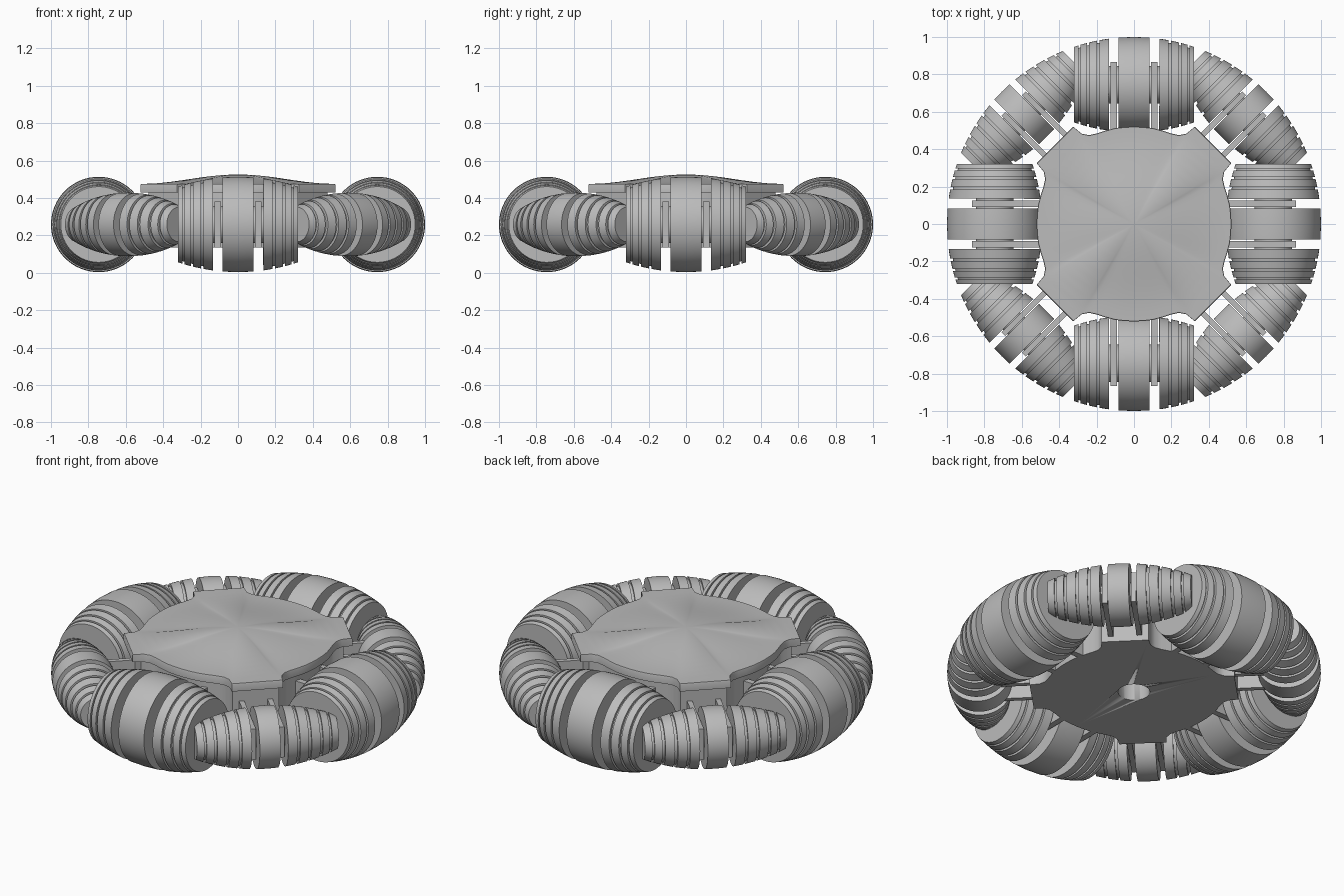
import bpy, bmesh, math
from mathutils import Matrix, Vector

if "Cube" in bpy.data.objects:
    bpy.data.objects.remove(bpy.data.objects["Cube"])

AXLE_Z = 0.258          # height of every roller axle
grey = bpy.data.materials.new("plain_grey")
grey.diffuse_color = (0.5, 0.5, 0.5, 1)
grey.use_nodes = True
grey.node_tree.nodes["Principled BSDF"].inputs["Base Color"].default_value = grey.diffuse_color


def finish(name, bm, matrix=None, angle=30):
    bmesh.ops.recalc_face_normals(bm, faces=bm.faces)
    me = bpy.data.meshes.new(name)
    bm.to_mesh(me)
    bm.free()
    me.materials.append(grey)
    ob = bpy.data.objects.new(name, me)
    bpy.context.collection.objects.link(ob)
    if matrix:
        ob.matrix_world = matrix
    bpy.ops.object.select_all(action='DESELECT')
    ob.select_set(True)
    bpy.context.view_layer.objects.active = ob
    bpy.ops.object.shade_smooth_by_angle(angle=math.radians(angle))
    return ob


def loft(bm, rings):
    """Skin equal-length rings of points and cap both ends."""
    vs = [[bm.verts.new(p) for p in ring] for ring in rings]
    n = len(vs[0])
    for a, b in zip(vs, vs[1:]):
        for i in range(n):
            bm.faces.new((a[i], a[(i + 1) % n], b[(i + 1) % n], b[i]))
    bm.faces.new(vs[0])
    bm.faces.new(vs[-1])


def roller_profile(centre, core, bands):
    """Ribbed barrel half profile; rib tops follow the unit wheel circle."""
    def top(t):
        return math.sqrt(1 - t * t) - centre
    half = []
    for i, (a, b) in enumerate(bands):
        half += [(a, top(a)), (b, top(b))] if a else [(b, top(b))]
        if i == 0:                      # deep slot for the fork
            half += [(b, core), (bands[1][0], core)]
        elif i < len(bands) - 1:        # shallow groove
            c = bands[i + 1][0]
            half += [(b, top(b) - 0.014), (c, top(c) - 0.014)]
    return [(-x, r) for x, r in reversed(half)] + [(0, top(0))] + half


def add_roller(name, angle, centre, core, bands, seg=64):
    bm = bmesh.new()
    loft(bm, [[(0 + r * math.cos(2 * math.pi * k / seg), x,
                r * math.sin(2 * math.pi * k / seg)) for k in range(seg)]
              for x, r in roller_profile(centre, core, bands)])
    finish(name, bm, Matrix.Rotation(angle, 4, 'Z')
           @ Matrix.Translation((centre, 0, AXLE_Z)))


def add_fork(name, angle, offset, thick, r0, r1, half_h):
    """Pair of flat plates holding a roller axle."""
    bm = bmesh.new()
    for s in (-1, 1):
        m = Matrix.Translation(((r0 + r1) / 2, s * offset, AXLE_Z)) \
            @ Matrix.Diagonal((r1 - r0, thick, 2 * half_h, 1))
        bmesh.ops.create_cube(bm, size=1, matrix=m)
    finish(name, bm, Matrix.Rotation(angle, 4, 'Z'))


# Rollers and forks: large on the four sides, small on the diagonals
large = [(0, 0.083), (0.135, 0.185), (0.197, 0.24), (0.252, 0.287), (0.297, 0.32)]
small = [(0, 0.057), (0.098, 0.15), (0.165, 0.215), (0.23, 0.28), (0.295, 0.335), (0.347, 0.385)]
for k in range(4):
    side = k * math.pi / 2
    diag = side + math.pi / 4
    add_roller(f"large_roller_{k + 1}", side, 0.745, 0.1, large)
    add_fork(f"large_fork_{k + 1}", side, 0.109, 0.035, 0.4, 0.865, 0.122)
    add_roller(f"small_roller_{k + 1}", diag, 0.83, 0.065, small)
    add_fork(f"small_fork_{k + 1}", diag, 0.077, 0.028, 0.5, 0.91, 0.09)

# Hub outline: four bowed sides joined by cut corners
half_side = [(0.519, 0.05), (0.513, 0.1), (0.5, 0.15), (0.484, 0.2),
             (0.475, 0.24), (0.483, 0.28), (0.52, 0.325)]
side_pts = [(x, -y) for x, y in reversed(half_side)] + [(0.521, 0)] + half_side
outline = [Matrix.Rotation(k * math.pi / 2, 3, 'Z') @ Vector((x, y, 0))
           for k in range(4) for x, y in side_pts]


def ring(scale, z):
    return [(p.x * scale, p.y * scale, z) for p in outline]


# Lid with a softly domed top
bm = bmesh.new()
dome = [(0.985 * (1 - i / 12) + 0.01) for i in range(13)]
loft(bm, [ring(0.9, 0.43), ring(1, 0.43), ring(1, 0.468)]
     + [ring(s, 0.475 + 0.025 * (1 + math.cos(math.pi * s))) for s in dome])
finish("hub_lid", bm)

# Hub body with a blind bore underneath
bm = bmesh.new()
loft(bm, [ring(0.92, 0.136), ring(0.92, 0.435)])
body = finish("hub_body", bm)
bm = bmesh.new()
bmesh.ops.create_cone(bm, cap_ends=True, segments=48, radius1=0.085, radius2=0.085,
                      depth=0.4, matrix=Matrix.Translation((0, 0, 0.2)))
cutter = finish("bore_cutter", bm)
cutter.hide_render = True
cutter.hide_set(True)
mod = body.modifiers.new("bore", 'BOOLEAN')
mod.operation = 'DIFFERENCE'
mod.object = cutter
